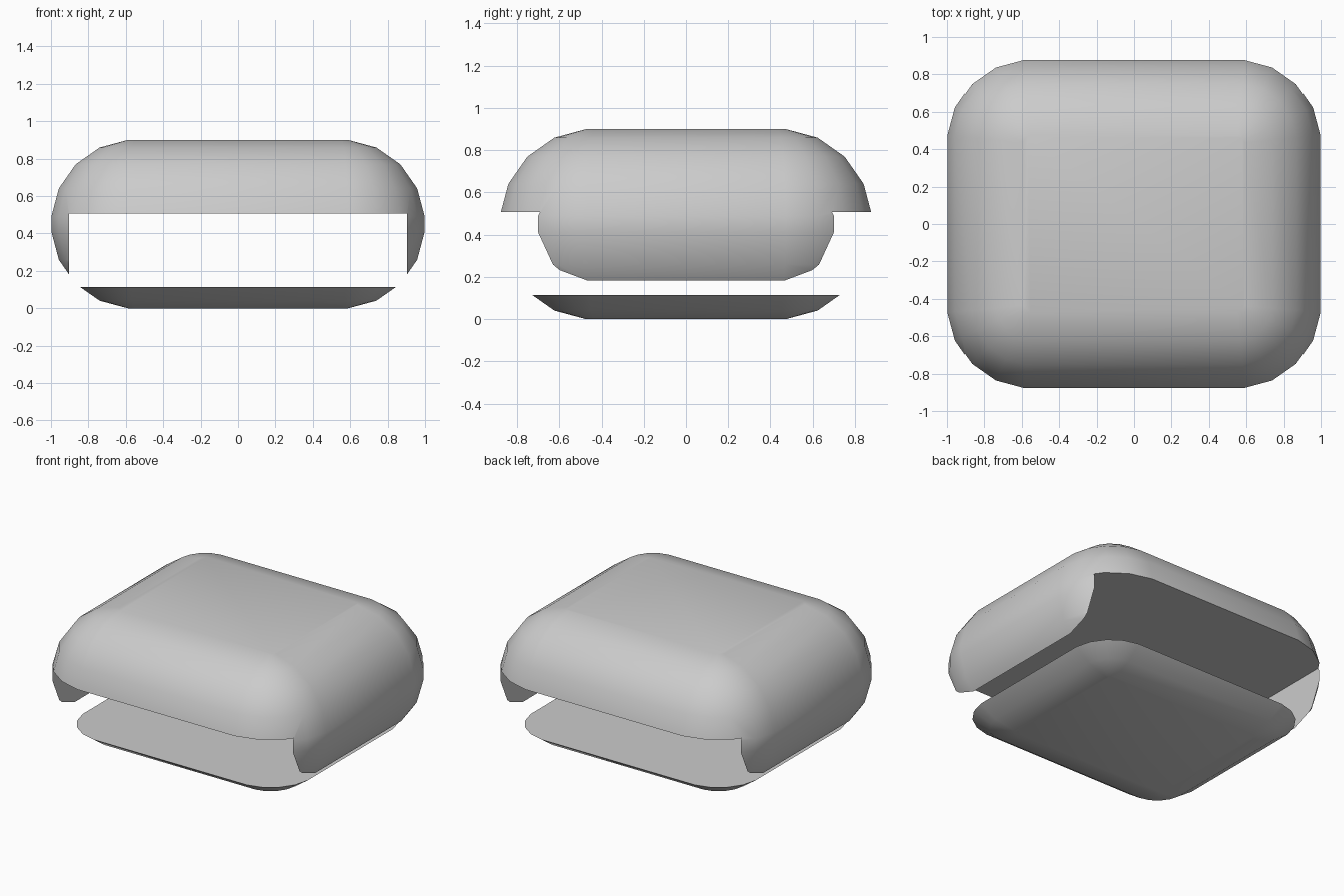
import bpy
import bmesh
from math import radians, sin, cos
from mathutils import Vector

old = bpy.data.objects.get("Cube")
if old:
    bpy.data.objects.remove(old, do_unlink=True)

# Overall size of the rounded block and its edge radius
HALF_X, HALF_Y, HEIGHT, RADIUS = 1.0, 0.883, 0.9, 0.45
ARC = [5, 25, 45, 65, 85]
GAP_LOW, GAP_HIGH, GAP_HALF = 0.115, 0.507, 0.904

grey = bpy.data.materials.new("plain grey")
grey.use_nodes = True
colour = (0.6, 0.6, 0.6, 1)
grey.diffuse_color = colour
grey.node_tree.nodes["Principled BSDF"].inputs["Base Color"].default_value = colour


def finish(name, bm):
    bmesh.ops.recalc_face_normals(bm, faces=bm.faces)
    mesh = bpy.data.meshes.new(name)
    bm.to_mesh(mesh)
    bm.free()
    obj = bpy.data.objects.new(name, mesh)
    bpy.context.collection.objects.link(obj)
    mesh.materials.append(grey)
    return obj


def rounded_block(name):
    """Stack of rounded-rectangle rings with flat caps."""
    bm = bmesh.new()
    r = RADIUS / cos(radians(ARC[0]))  # facets touch the outer limits
    levels = [-a for a in reversed(ARC)] + ARC
    rings = []
    for lat in map(radians, levels):
        ring = []
        for quarter in range(4):
            for a in ARC:
                lon = radians(a + 90 * quarter)
                d = Vector((cos(lon) * cos(lat), sin(lon) * cos(lat), sin(lat))) * r
                sx = 1 if d.x > 0 else -1
                sy = 1 if d.y > 0 else -1
                ring.append(bm.verts.new((sx * (HALF_X - RADIUS) + d.x,
                                          sy * (HALF_Y - RADIUS) + d.y,
                                          HEIGHT / 2 + d.z)))
        rings.append(ring)
    for low, high in zip(rings, rings[1:]):
        for i in range(len(low)):
            j = (i + 1) % len(low)
            bm.faces.new((low[i], low[j], high[j], high[i]))
    bm.faces.new(rings[0])
    bm.faces.new(rings[-1])
    return finish(name, bm)


def cut_box(obj, half_x, z_low, z_high):
    """Subtract a box running right through the block in y."""
    bm = bmesh.new()
    bmesh.ops.create_cube(bm, size=2)
    for v in bm.verts:
        v.co = (v.co.x * half_x, v.co.y * 2, z_high if v.co.z > 0 else z_low)
    cutter = finish("cutter", bm)
    cutter.hide_render = True
    mod = obj.modifiers.new("cut", "BOOLEAN")
    mod.operation = "DIFFERENCE"
    mod.solver = "EXACT"
    mod.object = cutter
    bpy.ops.object.select_all(action="DESELECT")
    obj.select_set(True)
    bpy.context.view_layer.objects.active = obj
    bpy.ops.object.modifier_apply(modifier="cut")
    bpy.data.objects.remove(cutter, do_unlink=True)
    bpy.ops.object.shade_smooth_by_angle(angle=radians(35))


# Upper cover with its two side skirts
cover = rounded_block("cover")
cut_box(cover, GAP_HALF, -1, GAP_HIGH)

# Separate shallow base below the gap
base = rounded_block("base_plate")
cut_box(base, 2, GAP_LOW, 2)
